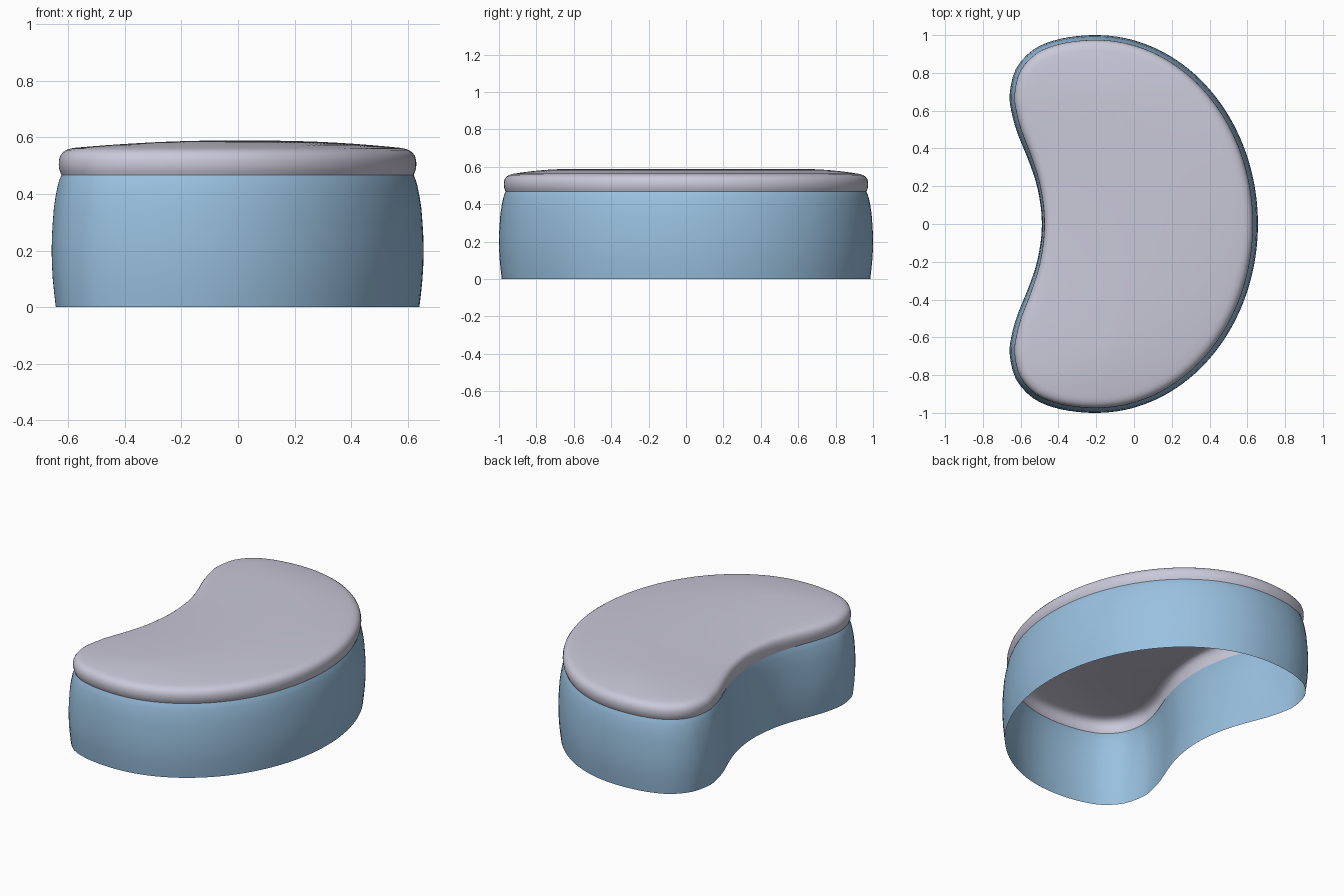
import bpy, bmesh, math
from mathutils import Vector

if "Cube" in bpy.data.objects:
    bpy.data.objects.remove(bpy.data.objects["Cube"])


def material(name, rgb):
    m = bpy.data.materials.new(name)
    m.diffuse_color = (*rgb, 1)
    m.use_nodes = True
    m.node_tree.nodes["Principled BSDF"].inputs["Base Color"].default_value = m.diffuse_color
    return m


blue = material("blue fabric", (0.32, 0.53, 0.74))
pale = material("pale lilac fabric", (0.59, 0.58, 0.69))

# Kidney outline: elliptical outer arc plus a curved inner side, mirrored in y
half = [(-0.2 + 0.856 * math.cos(a), math.sin(a)) for a in [math.radians(7.5 * i) for i in range(13)]]
half += [(-0.315, 0.993), (-0.425, 0.971), (-0.535, 0.922), (-0.625, 0.822), (-0.658, 0.69),
         (-0.648, 0.59), (-0.617, 0.48), (-0.566, 0.355), (-0.52, 0.225), (-0.495, 0.1), (-0.488, 0)]
ctrl = [Vector(p) for p in half + [(x, -y) for x, y in half[-2:0:-1]]]


def smooth_loop(pts, steps):
    """Closed Catmull-Rom curve through the points."""
    out, n = [], len(pts)
    for i in range(n):
        a, b, c, d = (pts[(i + k) % n] for k in (-1, 0, 1, 2))
        for s in range(steps):
            t = s / steps
            out.append(0.5 * (2 * b + (c - a) * t + (2 * a - 5 * b + 4 * c - d) * t * t
                              + (3 * b - a - 3 * c + d) * t ** 3))
    return out


outline = smooth_loop(ctrl, 3)
N = len(outline)


def inset(d):
    """Outline moved inward by d, less so along the hollow side."""
    ring = []
    for i, p in enumerate(outline):
        t = (outline[(i + 1) % N] - outline[i - 1]).normalized()
        w = 1 - 0.5 * math.exp(-(p.y / 0.35) ** 2) if p.x < -0.3 else 1
        ring.append(p + Vector((-t.y, t.x)) * d * w)
    return ring


def to_spine(ring, f):
    """Ring drawn toward the curved middle line of the kidney."""
    return [p.lerp(Vector((0.08 - 0.5 * (0.65 * p.y) ** 2, 0.65 * p.y)), f) for p in ring]


def skin(name, rings, mat, cap=False):
    bm = bmesh.new()
    loops = [[bm.verts.new((p.x, p.y, z)) for p in ring] for ring, z in rings]
    for lo, hi in zip(loops, loops[1:]):
        for i in range(N):
            j = (i + 1) % N
            bm.faces.new((lo[i], lo[j], hi[j], hi[i]))
    if cap:
        bm.faces.new(loops[-1])
    for f in bm.faces:
        f.smooth = True
    me = bpy.data.meshes.new(name)
    bm.to_mesh(me)
    bm.free()
    me.materials.append(mat)
    ob = bpy.data.objects.new(name, me)
    bpy.context.collection.objects.link(ob)


# Bulging base wall, open underneath
base = [(0, .015), (.05, .009), (.1, .004), (.15, .001), (.2, 0), (.25, .001), (.3, .004),
        (.35, .008), (.39, .014), (.43, .022), (.45, .028), (.467, .035)]
skin("base", [(inset(d), z) for z, d in base], blue)

# Cushion: rounded rim then a gently domed top
rim = [(.467, .035), (.48, .030), (.49, .027), (.505, .0255), (.52, .0265), (.535, .031),
       (.547, .04), (.555, .052), (.56, .066), (.563, .08)]
rings = [(inset(d), z) for z, d in rim]
for f in (.1, .2, .32, .46, .6, .75, .95):
    rings.append((to_spine(inset(.08), f), .563 + .026 * (1 - (1 - f) ** 2)))
skin("cushion", rings, pale, cap=True)
